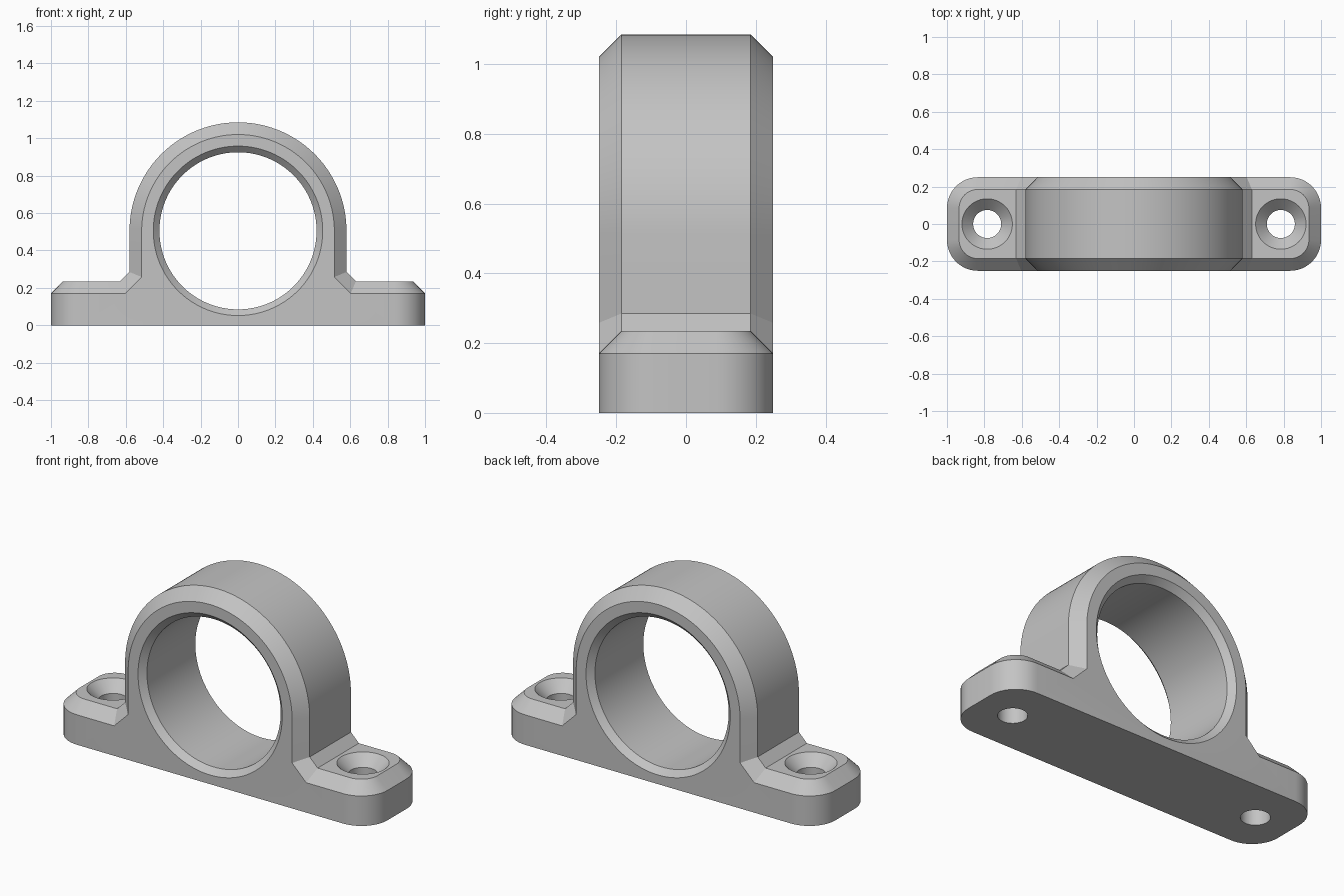
import bpy, bmesh
from math import sin, cos, pi
from mathutils import Matrix

cube = bpy.data.objects.get("Cube")
if cube:
    bpy.data.objects.remove(cube, do_unlink=True)

# Main dimensions
DEPTH, BEVEL, CORNER = 0.25, 0.065, 0.165
FOOT_TOP, AXIS_Z, OUTER_R, BORE_R = 0.235, 0.505, 0.58, 0.42
ARCH_STEPS, CORNER_STEPS = 40, 12

grey = bpy.data.materials.new("plain grey")
grey.use_nodes = True
colour = (0.55, 0.55, 0.55, 1)
grey.diffuse_color = colour
grey.node_tree.nodes["Principled BSDF"].inputs["Base Color"].default_value = colour


def to_object(bm, name):
    bmesh.ops.recalc_face_normals(bm, faces=bm.faces)
    mesh = bpy.data.meshes.new(name)
    bm.to_mesh(mesh)
    bm.free()
    mesh.materials.append(grey)
    obj = bpy.data.objects.new(name, mesh)
    bpy.context.collection.objects.link(obj)
    return obj


def turned_cutter(name, profile, segments, matrix):
    """Solid of revolution from (radius, height) pairs, closed at both ends."""
    bm = bmesh.new()
    rings = [[bm.verts.new((r * cos(2 * pi * k / segments), r * sin(2 * pi * k / segments), h))
              for k in range(segments)] for r, h in profile]
    for low, high in zip(rings, rings[1:]):
        for k in range(segments):
            m = (k + 1) % segments
            bm.faces.new((low[k], low[m], high[m], high[k]))
    bm.faces.new(rings[0])
    bm.faces.new(rings[-1])
    bm.transform(matrix)
    obj = to_object(bm, name)
    obj.hide_render = True
    return obj


def half_path():
    """Rim points from the crown to the foot end: (outer edge, bevelled top edge)."""
    inner_y = DEPTH - BEVEL
    shoulder_z = FOOT_TOP - BEVEL
    path = []
    for k in range(ARCH_STEPS + 1):
        a = pi / 2 * (1 - k / ARCH_STEPS)
        c, s = cos(a), sin(a)
        r = OUTER_R - BEVEL
        path.append(((r * c, DEPTH, AXIS_Z + r * s),
                     (OUTER_R * c, inner_y, AXIS_Z + OUTER_R * s)))
    # Sloped junction between the arch wall and the foot
    path.append(((OUTER_R - BEVEL, DEPTH, 0.258), (OUTER_R, inner_y, 0.285)))
    path.append(((0.603, DEPTH, shoulder_z), (0.63, inner_y, FOOT_TOP)))
    # Rounded foot corner
    cx, cy = 1 - CORNER, DEPTH - CORNER
    for k in range(CORNER_STEPS + 1):
        a = pi / 2 * k / CORNER_STEPS
        r = CORNER - BEVEL
        path.append(((cx + CORNER * sin(a), cy + CORNER * cos(a), shoulder_z),
                     (cx + r * sin(a), cy + r * cos(a), FOOT_TOP)))
    return path


def build_body():
    half = half_path()
    flip = [tuple((-x, y, z) for x, y, z in pair) for pair in half[:0:-1]]
    path = flip + half
    n, c = len(path), CORNER_STEPS
    bm = bmesh.new()
    rims, tops, bases = [], [], []
    for side in (-1, 1):
        rims.append([bm.verts.new((p[0], side * p[1], p[2])) for p, _ in path])
        tops.append([bm.verts.new((q[0], side * q[1], q[2])) for _, q in path])
        bases.append({i: bm.verts.new((path[i][0][0], side * path[i][0][1], 0))
                      for i in range(n) if i <= c or i >= n - 1 - c})
    for rim, top, base in zip(rims, tops, bases):
        for i in range(n - 1):
            bm.faces.new((rim[i], rim[i + 1], top[i + 1], top[i]))      # bevel
            if i < c or i >= n - 1 - c:
                bm.faces.new((base[i], base[i + 1], rim[i + 1], rim[i]))  # corner
        bm.faces.new([base[c]] + rim[c:n - c] + [base[n - 1 - c]])      # flat face
    for i in range(n - 1):                                              # upper skin
        bm.faces.new((tops[0][i], tops[0][i + 1], tops[1][i + 1], tops[1][i]))
    for i in (0, n - 1):                                                # foot ends
        bm.faces.new((rims[0][i], tops[0][i], tops[1][i], rims[1][i]))
        bm.faces.new((bases[0][i], rims[0][i], rims[1][i], bases[1][i]))
    bm.faces.new(list(bases[0].values()) + list(bases[1].values())[::-1])  # underside
    return to_object(bm, "bearing_bracket")


body = build_body()

# Bore with flared mouths, and two countersunk screw holes
flare, over = 0.033, 0.03
bore_profile = [(BORE_R + flare + over, -DEPTH - over), (BORE_R, -DEPTH + flare),
                (BORE_R, DEPTH - flare), (BORE_R + flare + over, DEPTH + over)]
cutters = [turned_cutter("bore_cutter", bore_profile, 128,
                         Matrix.Translation((0, 0, AXIS_Z)) @ Matrix.Rotation(pi / 2, 4, 'X'))]
screw_profile = [(0.075, -0.05), (0.075, FOOT_TOP - 0.06), (0.135 + over, FOOT_TOP + over)]
for side, label in ((-1, "right"), (1, "left")):
    cutters.append(turned_cutter(label + "_screw_cutter", screw_profile, 48,
                                 Matrix.Translation((side * 0.785, 0, 0))))

bpy.ops.object.select_all(action='DESELECT')
bpy.context.view_layer.objects.active = body
body.select_set(True)
for cutter in cutters:
    mod = body.modifiers.new(cutter.name, 'BOOLEAN')
    mod.operation = 'DIFFERENCE'
    mod.solver = 'EXACT'
    mod.object = cutter
    bpy.ops.object.modifier_apply(modifier=mod.name)
    bpy.data.objects.remove(cutter, do_unlink=True)

bpy.ops.object.shade_smooth_by_angle(angle=pi / 6)
